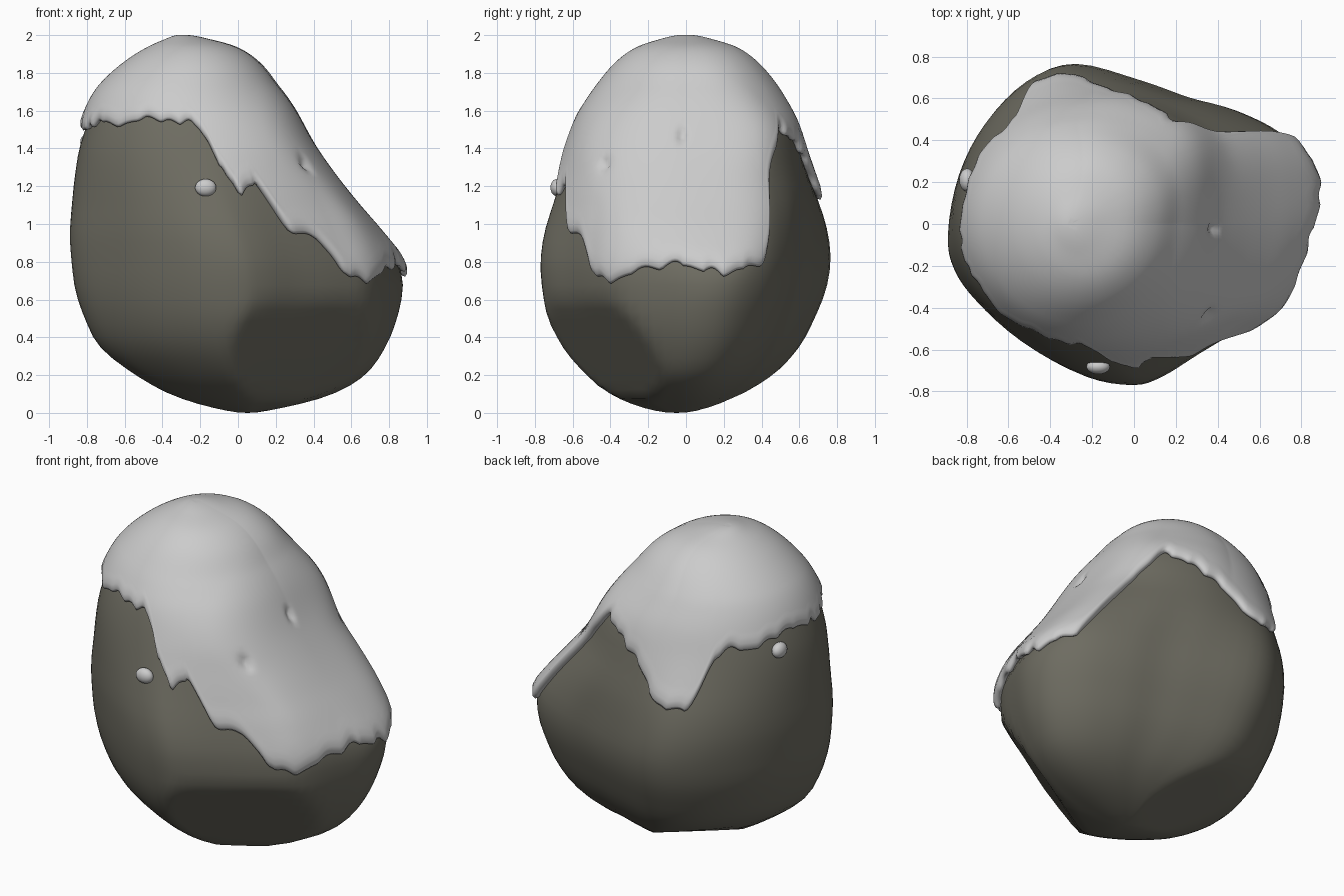
import bpy, math
from mathutils import Vector

if "Cube" in bpy.data.objects:
    bpy.data.objects.remove(bpy.data.objects["Cube"])

H = 1.96    # bare rock height, snow adds the rest
N = 300     # samples around

# plan outline, counter-clockwise from the right
PLAN = [(.89, .1), (.86, .28), (.72, .44), (.5, .55), (.28, .61), (.05, .69), (-.27, .77), (-.5, .69),
        (-.7, .49), (-.83, .24), (-.89, -.05), (-.86, -.22), (-.74, -.38), (-.5, -.58), (-.22, -.73),
        (0, -.77), (.14, -.73), (.32, -.62), (.55, -.48), (.71, -.35), (.83, -.1)]
# z, x min, x max, y min, y max of the rock before the slope is cut
SECTIONS = [(0, .05, .05, -.05, -.05), (.02, -.1, .2, -.2, .1), (.1, -.36, .5, -.4, .31),
            (.2, -.54, .67, -.54, .46), (.35, -.73, .78, -.66, .6), (.5, -.81, .84, -.73, .68),
            (.65, -.86, .87, -.76, .74), (.8, -.88, .86, -.77, .765), (.95, -.89, .78, -.75, .755),
            (1.1, -.88, .67, -.705, .72), (1.25, -.865, .56, -.655, .66), (1.4, -.84, .46, -.605, .6),
            (1.55, -.79, .34, -.545, .54), (1.65, -.745, .24, -.485, .485), (1.72, -.695, .17, -.435, .44),
            (1.835, -.565, .07, -.335, .34), (1.9, -.46, -.03, -.24, .245), (1.94, -.37, -.17, -.12, .12),
            (H, -.3, -.3, 0, 0)]
# z, x of the sloping right face
SLOPE = [(0, 1.5), (.6, 1.1), (.72, .96), (.82, .86), (.95, .735), (1.1, .6), (1.25, .48), (1.4, .375),
         (1.55, .3), (1.7, .25), (1.85, .22), (H, .2)]
# flat facets low on the rock: direction and how deep they cut
FACETS = [(Vector((.45, -.71, -.53)), .085), (Vector((-.27, .32, -.906)), .045)]
# lower edge of the snow
EDGE = [(.87, .1, .76), (.85, .2, .74), (.78, .36, .78), (.74, .43, .82), (.62, .43, .97), (.45, .44, 1.2),
        (.3, .46, 1.38), (.19, .48, 1.5), (.05, .57, 1.44), (-.1, .65, 1.35), (-.2, .68, 1.26),
        (-.27, .71, 1.13), (-.36, .68, 1.15), (-.47, .62, 1.13), (-.48, .59, 1.2), (-.49, .55, 1.33),
        (-.54, .5, 1.43), (-.62, .44, 1.48), (-.7, .35, 1.47), (-.77, .15, 1.53), (-.8, 0, 1.52),
        (-.8, -.15, 1.5), (-.74, -.3, 1.54), (-.55, -.42, 1.52), (-.46, -.45, 1.58), (-.4, -.48, 1.54),
        (-.25, -.53, 1.54), (-.16, -.57, 1.44), (-.09, -.62, 1.36), (-.05, -.65, 1.2), (0, -.67, 1.15),
        (.06, -.66, 1.2), (.12, -.64, 1.22), (.22, -.62, 1.0), (.32, -.57, .95),
        (.45, -.51, .91), (.51, -.48, .76), (.65, -.4, .7), (.72, -.33, .72), (.78, -.2, .77), (.83, -.05, .79)]


def zw(z):
    return math.acos(1 - 2 * z / H) / math.pi


def smooth(t):
    t = min(max(t, 0), 1)
    return t * t * (3 - 2 * t)


def curve(table, x):
    """Smooth interpolation through rows whose first number is the key."""
    n = len(table)
    i = 0
    while i < n - 2 and table[i + 1][0] < x:
        i += 1
    a, b = table[i], table[i + 1]
    p, q = table[max(i - 1, 0)], table[min(i + 2, n - 1)]
    d = b[0] - a[0]
    t = (x - a[0]) / d
    out = []
    for k in range(1, len(a)):
        m0 = (b[k] - p[k]) / (b[0] - p[0]) * d
        m1 = (q[k] - a[k]) / (q[0] - a[0]) * d
        out.append((2*t**3 - 3*t*t + 1) * a[k] + (t**3 - 2*t*t + t) * m0
                   + (3*t*t - 2*t**3) * b[k] + (t**3 - t*t) * m1)
    return out


SEC_W = [(zw(s[0]),) + s[1:] for s in SECTIONS]
WRAP = [(i,) + PLAN[i % len(PLAN)] for i in range(-2, len(PLAN) + 3)]


def rock_point(u, w):
    """Rock surface: u in 0..1 goes around, w in 0..1 goes from base to top."""
    w = min(max(w, 0), 1)
    z = H * (1 - math.cos(math.pi * w)) / 2
    px, py = curve(WRAP, (u % 1) * len(PLAN))
    px, py = px / .89, py / .77
    e = smooth((z - .8) / .7)
    r = math.hypot(px, py)
    corner = .2 * max(px, 0) * max(py, 0) * smooth((z - 1.25) / .3)
    s = 1 - e + e / r + corner          # rounder towards the dome
    x0, x1, y0, y1 = curve(SEC_W, w)
    x = (x0 + x1) / 2 + (x1 - x0) / 2 * px * s
    y = (y0 + y1) / 2 + (y1 - y0) / 2 * py * s
    limit = curve(SLOPE, z)[0] - .4 * min(y, 0) ** 2 * smooth((z - .9) / .4)
    k = .12
    h = max(k - abs(x - limit), 0) / k
    return Vector((min(x, limit) - h * h * k / 4, y, z))


def normal(u, w):
    w = min(w, .985)
    n = (rock_point(u + .004, w) - rock_point(u - .004, w)).cross(
        rock_point(u, w + .006) - rock_point(u, w - .006))
    return n.normalized() if n.length > 1e-9 else Vector((0, 0, 1))


def nearest(p):
    """Position around the rock closest to p, at the height of p."""
    w = zw(p[2])
    return min(range(N), key=lambda i: (rock_point(i / N, w) - Vector(p)).length) / N, w


def make_mesh(name, rings, top, bottom=None):
    """Skin closed rings, finishing with a top point and maybe a bottom point."""
    n = len(rings[0])
    verts = [p for r in rings for p in r] + [top]
    faces = [(j*n + i, j*n + (i+1) % n, (j+1)*n + (i+1) % n, (j+1)*n + i)
             for j in range(len(rings) - 1) for i in range(n)]
    last = (len(rings) - 1) * n
    faces += [(last + i, last + (i+1) % n, len(rings) * n) for i in range(n)]
    if bottom is not None:
        verts.append(bottom)
        faces += [((i+1) % n, i, len(verts) - 1) for i in range(n)]
    me = bpy.data.meshes.new(name)
    me.from_pydata(verts, [], faces)
    me.shade_smooth()
    ob = bpy.data.objects.new(name, me)
    bpy.context.collection.objects.link(ob)
    return ob


# rock
rock = make_mesh("rock", [[rock_point(i / 84, j / 40) for i in range(84)] for j in range(1, 40)],
                 rock_point(0, 1), rock_point(0, 0))
for n, depth in FACETS:
    d = max(v.co.dot(n) for v in rock.data.vertices) - depth
    for v in rock.data.vertices:
        v.co -= n * max(v.co.dot(n) - d, 0)
low = min(v.co.z for v in rock.data.vertices)
for v in rock.data.vertices:            # keep the base on the ground
    v.co.z -= low * smooth(1 - v.co.z / .4)
mat = bpy.data.materials.new("dark_stone")
mat.diffuse_color = (.155, .15, .12, 1)
mat.use_nodes = True
mat.node_tree.nodes["Principled BSDF"].inputs["Base Color"].default_value = mat.diffuse_color
rock.data.materials.append(mat)

# snow edge, as a height for each position around
edge = sorted(nearest(p) for p in EDGE)
edge = [(edge[-1][0] - 1, edge[-1][1])] + edge + [(edge[0][0] + 1, edge[0][1])]


def edge_w(u):
    for (a, wa), (b, wb) in zip(edge, edge[1:]):
        if a <= u <= b:
            return wa + (wb - wa) * smooth((u - a) / max(b - a, 1e-6))
    return edge[0][1]


raw = [edge_w(i / N) for i in range(N)]
rim = [sum(raw[(i + k) % N] for k in (-2, -1, 0, 1, 2)) / 5 + .006 * abs(math.sin(38 * math.pi * i / N))
       + .003 * math.sin(46 * math.pi * i / N) for i in range(N)]

# snow cap with a rounded lip and two small dimples
LIP = [(.006, -.012), (-.003, .003), (-.006, .018), (-.002, .032), (.008, .041), (.02, .043)]
DIMPLES = [(-.41, 1.3), (-.02, 1.45)]


def snow_point(i, w, off):
    u = i / N
    p, n = rock_point(u, w), normal(u, w)
    if p.x > .1:
        for dy, dz in DIMPLES:
            off -= .03 * math.exp(-((p.y - dy) ** 2 + (p.z - dz) ** 2) / .025 ** 2)
    return p + n * off


rings = [[snow_point(i, rim[i] + dw, off) for i in range(N)] for dw, off in LIP]
ROWS = 48
for j in range(1, ROWS):
    f = j / ROWS
    rings.append([snow_point(i, rim[i] + .02 + (.98 - rim[i]) * f, .042) for i in range(N)])
make_mesh("snow_cap", rings, Vector((-.3, 0, 2.0)))

# loose snow lumps
for name, p, size in (("snow_lump_front", (-.17, -.675, 1.19), (.056, .036, .046)),
                      ("snow_lump_left", (-.77, .2, 1.43), (.038, .055, .046))):
    u, w = nearest(p)
    bpy.ops.mesh.primitive_uv_sphere_add(segments=24, ring_count=14, radius=1,
                                         location=rock_point(u, w) + normal(u, w) * .008)
    ob = bpy.context.object
    ob.name = name
    ob.scale = size
    bpy.ops.object.shade_smooth()
